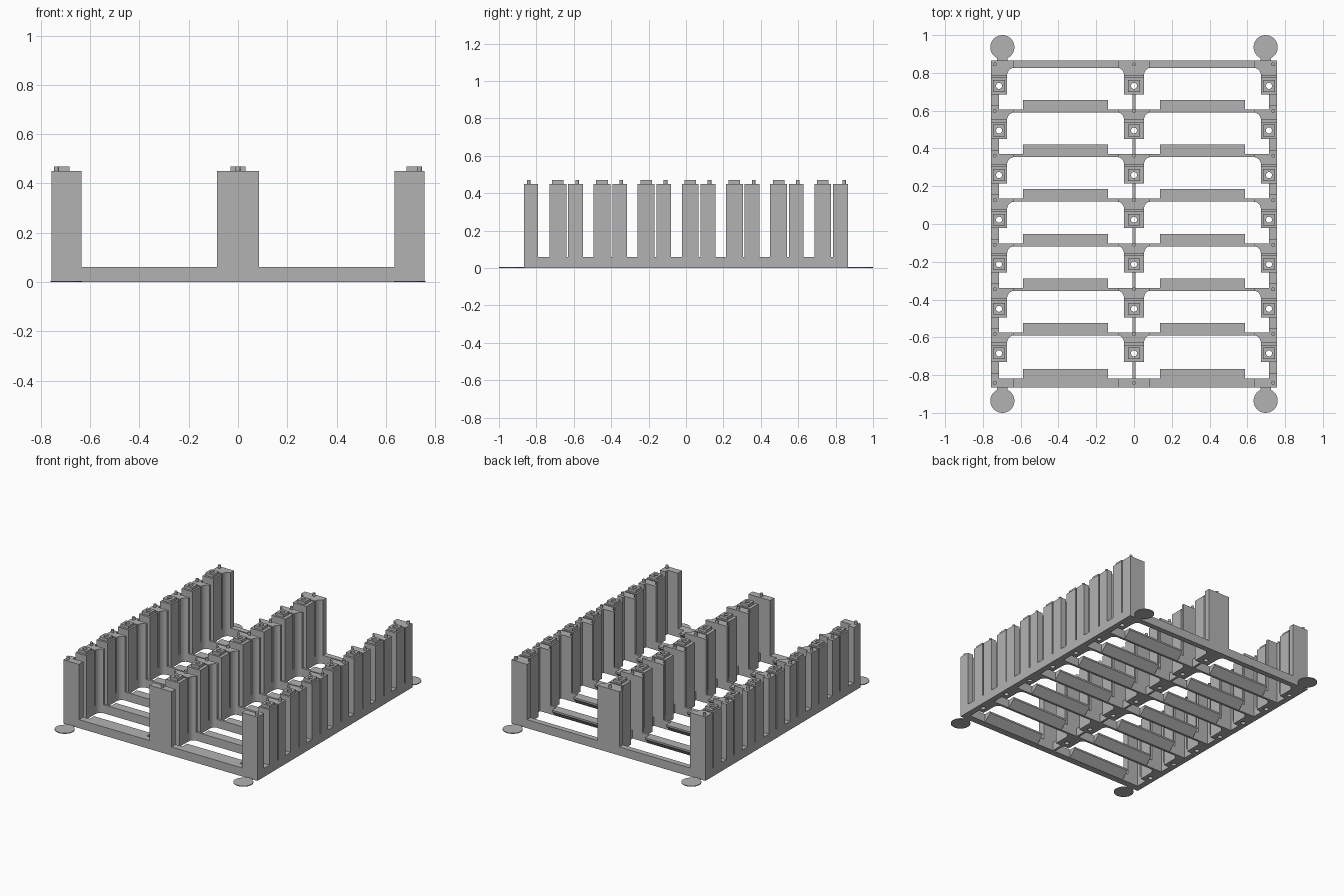
import bpy
import bmesh
from math import sin, cos, pi

cube = bpy.data.objects.get("Cube")
if cube:
    bpy.data.objects.remove(cube, do_unlink=True)

grey = bpy.data.materials.new("plain grey")
grey.use_nodes = True
COLOUR = (0.45, 0.45, 0.45, 1)
grey.diffuse_color = COLOUR
grey.node_tree.nodes["Principled BSDF"].inputs["Base Color"].default_value = COLOUR

BASE, TOP, PIN_TOP = 0.06, 0.45, 0.47
SIDE, HALF_Y = 0.757, 0.865
PITCH, DEPTH = 0.236, 0.079


def finish(name, bm):
    bmesh.ops.recalc_face_normals(bm, faces=bm.faces)
    mesh = bpy.data.meshes.new(name)
    bm.to_mesh(mesh)
    bm.free()
    mesh.materials.append(grey)
    obj = bpy.data.objects.new(name, mesh)
    bpy.context.collection.objects.link(obj)
    return obj


def prism(name, points, z0, z1):
    """Extrude a plan outline upwards."""
    bm = bmesh.new()
    face = bm.faces.new([bm.verts.new((x, y, z0)) for x, y in points])
    grown = bmesh.ops.extrude_face_region(bm, geom=[face])["geom"]
    for v in grown:
        if isinstance(v, bmesh.types.BMVert):
            v.co.z = z1
    return finish(name, bm)


def box(name, x0, x1, y0, y1, z0=0, z1=BASE):
    return prism(name, [(x0, y0), (x1, y0), (x1, y1), (x0, y1)], z0, z1)


def disc(name, x, y, r, z0, z1, n):
    return prism(name, [(x + r * cos(2 * pi * k / n), y + r * sin(2 * pi * k / n))
                        for k in range(n)], z0, z1)


def holed_block(name, x, y, hx, hy, r, z0, z1, n=16):
    """Rectangular block with a round hole through it."""
    bm = bmesh.new()
    loops = []
    for z, outer in ((z0, True), (z1, True), (z1, False), (z0, False)):
        loop = []
        for k in range(n):
            c, s = cos(2 * pi * k / n), sin(2 * pi * k / n)
            m = max(abs(c), abs(s))
            px, py = (c / m * hx, s / m * hy) if outer else (c * r, s * r)
            loop.append(bm.verts.new((x + px, y + py, z)))
        loops.append(loop)
    for i in range(4):
        a, b = loops[i], loops[(i + 1) % 4]
        for k in range(n):
            j = (k + 1) % n
            bm.faces.new((a[k], a[j], b[j], b[k]))
    return finish(name, bm)


def fillet(x_tip, x_neck, y_arm, y_end, steps=6):
    """Concave quarter curve from the arm tip to the neck."""
    return [(x_tip + (x_neck - x_tip) * sin(t), y_end + (y_arm - y_end) * cos(t))
            for t in (pi / 2 * k / steps for k in range(steps + 1))]


def wedge(name, x0, x1, y):
    """Ledge with a flat top and sloping underside."""
    bm = bmesh.new()
    profile = [(y, 0), (y, BASE), (y + 0.05, BASE), (y + 0.05, BASE - 0.012)]
    ends = [[bm.verts.new((x, py, pz)) for py, pz in profile] for x in (x0, x1)]
    for e in ends:
        bm.faces.new(e)
    for k in range(4):
        j = (k + 1) % 4
        bm.faces.new((ends[0][k], ends[0][j], ends[1][j], ends[1][k]))
    return finish(name, bm)


# Rows of pillars, cross bars and ledges
for row in range(8):
    first, last = row == 0, row == 7
    lo = 0.786 - PITCH * (7 - row)
    hi = lo + DEPTH
    arm_lo, arm_hi = lo + 0.04, lo + 0.056
    if last:
        arm_hi = hi = HALF_Y
    if first:
        lo = arm_lo = -HALF_Y
        arm_hi, hi = -0.817, -0.79
    pin_y = (arm_lo + arm_hi) / 2

    box("cross_bar", -SIDE + 0.01, SIDE - 0.01, arm_lo, arm_hi)

    for s, side in ((-1, "right"), (1, "left")):
        # Corner-shaped side pillar
        tail = ([(0.635, arm_lo), (0.672, arm_lo)] if first
                else fillet(0.635, 0.672, arm_lo, lo))
        outline = [(SIDE, lo), (SIDE, hi), (0.715, hi), (0.715, arm_hi),
                   (0.635, arm_hi)] + tail
        if last:
            outline[1:4] = [(SIDE, hi)]
        prism(side + "_pillar", [(s * x, y) for x, y in outline], 0, TOP)
        disc(side + "_pin", s * 0.737, pin_y, 0.01, TOP, PIN_TOP, 12)
        if not last:
            wedge(side + "_ledge", s * 0.138, s * 0.587, arm_hi)

    # Winged centre pillar
    half = ([(0.085, arm_lo)] if first else fillet(0.085, 0.053, arm_lo, lo))
    half = [(0.085, arm_hi)] + half
    prism("centre_pillar", half + [(-x, y) for x, y in reversed(half)], 0, TOP)
    disc("centre_pin", 0, pin_y, 0.01, TOP, PIN_TOP, 12)

    # Hollow towers standing in front of each pillar, with rails between
    if not first:
        ty = lo - 0.055
        below = lo - PITCH + DEPTH
        if row == 1:
            below = -0.79
        for x, hx, name in ((-0.7145, 0.0425, "right"), (0, 0.053, "centre"),
                            (0.7145, 0.0425, "left")):
            holed_block(name + "_tower", x, ty, hx, 0.045, 0.016, 0, TOP)
            holed_block(name + "_tower_collar", x, ty, 0.031, 0.031, 0.016, TOP, PIN_TOP)
            box(name + "_tower_link", x - hx, x + hx, ty + 0.045, lo)
        for s in (-1, 1):
            box("side_rail", s * 0.715, s * SIDE, below, ty - 0.045)
        box("centre_spine", -0.008, 0.008, below - 0.03, ty - 0.045)

# Thin round feet pads at the corners
for sx in (-1, 1):
    for sy in (-1, 1):
        disc("foot_pad", sx * 0.697, sy * 0.936, 0.064, 0, 0.005, 32)
        box("foot_pad_neck", sx * 0.67, sx * 0.724, sy * 0.86, sy * 0.885, 0, 0.0045)
